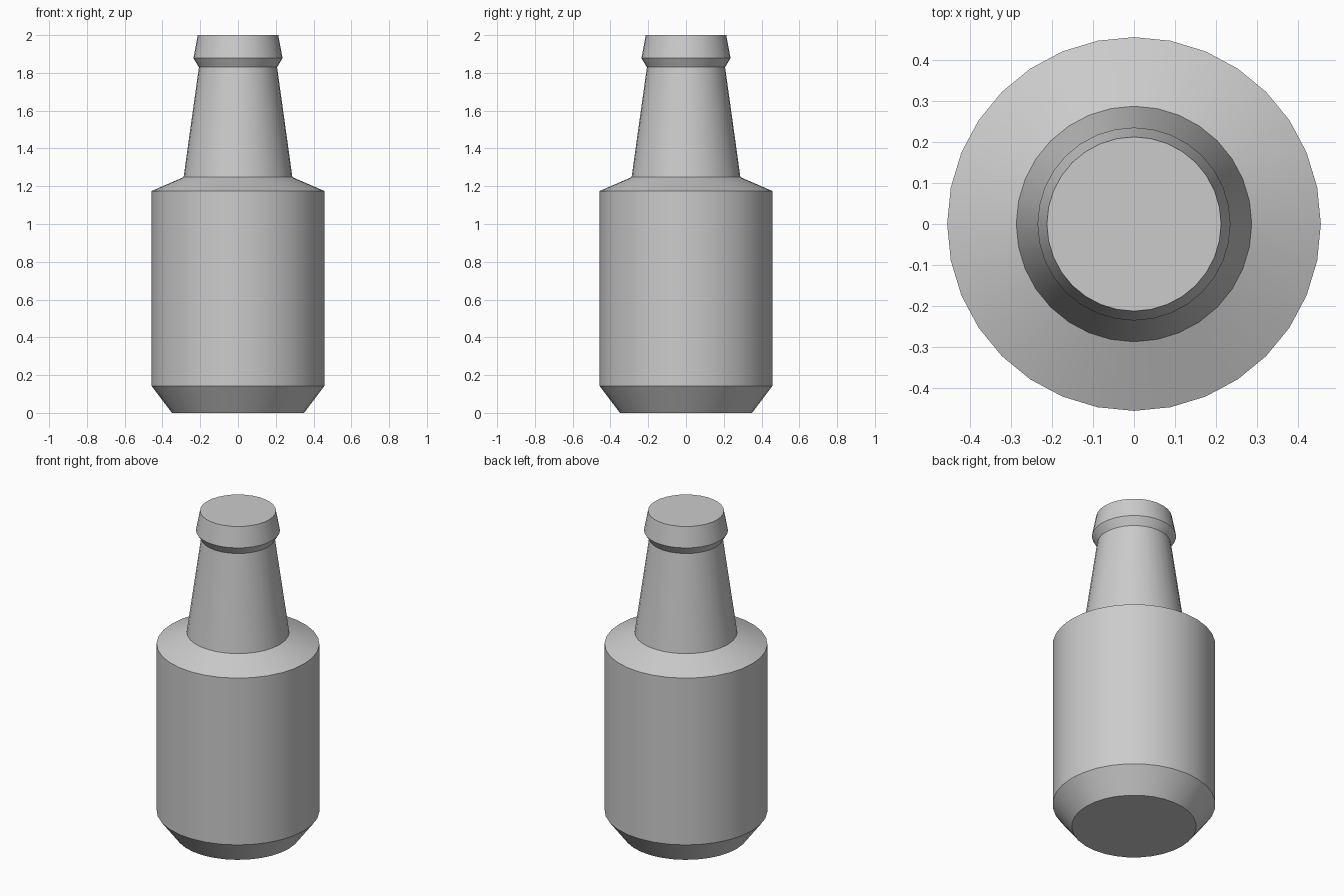
import bpy, bmesh, math

if "Cube" in bpy.data.objects:
    bpy.data.objects.remove(bpy.data.objects["Cube"])

SIDES = 32

# Bottle outline from base to lip: (radius, height)
PROFILE = [
    (0.35, 0.0),      # base
    (0.457, 0.142),   # top of base chamfer
    (0.457, 1.175),   # top of body
    (0.288, 1.248),   # shoulder meets neck
    (0.207, 1.83),    # top of neck
    (0.236, 1.878),   # widest part of lip
    (0.213, 2.0),     # flat top
]


def lathe(name, profile, sides):
    """Stack rings along z, bridge them with quads and cap both ends."""
    bm = bmesh.new()
    rings = [[bm.verts.new((r * math.cos(2 * math.pi * i / sides),
                            r * math.sin(2 * math.pi * i / sides), z))
              for i in range(sides)] for r, z in profile]
    for low, high in zip(rings, rings[1:]):
        for i in range(sides):
            j = (i + 1) % sides
            bm.faces.new((low[i], low[j], high[j], high[i]))
    bm.faces.new(rings[0][::-1])
    bm.faces.new(rings[-1])
    mesh = bpy.data.meshes.new(name)
    bm.to_mesh(mesh)
    bm.free()
    obj = bpy.data.objects.new(name, mesh)
    bpy.context.collection.objects.link(obj)
    return obj


# Bottle, smooth around and crisp at the profile corners
bottle = lathe("bottle", PROFILE, SIDES)
bpy.context.view_layer.objects.active = bottle
bottle.select_set(True)
bpy.ops.object.shade_smooth_by_angle(angle=math.radians(20))
